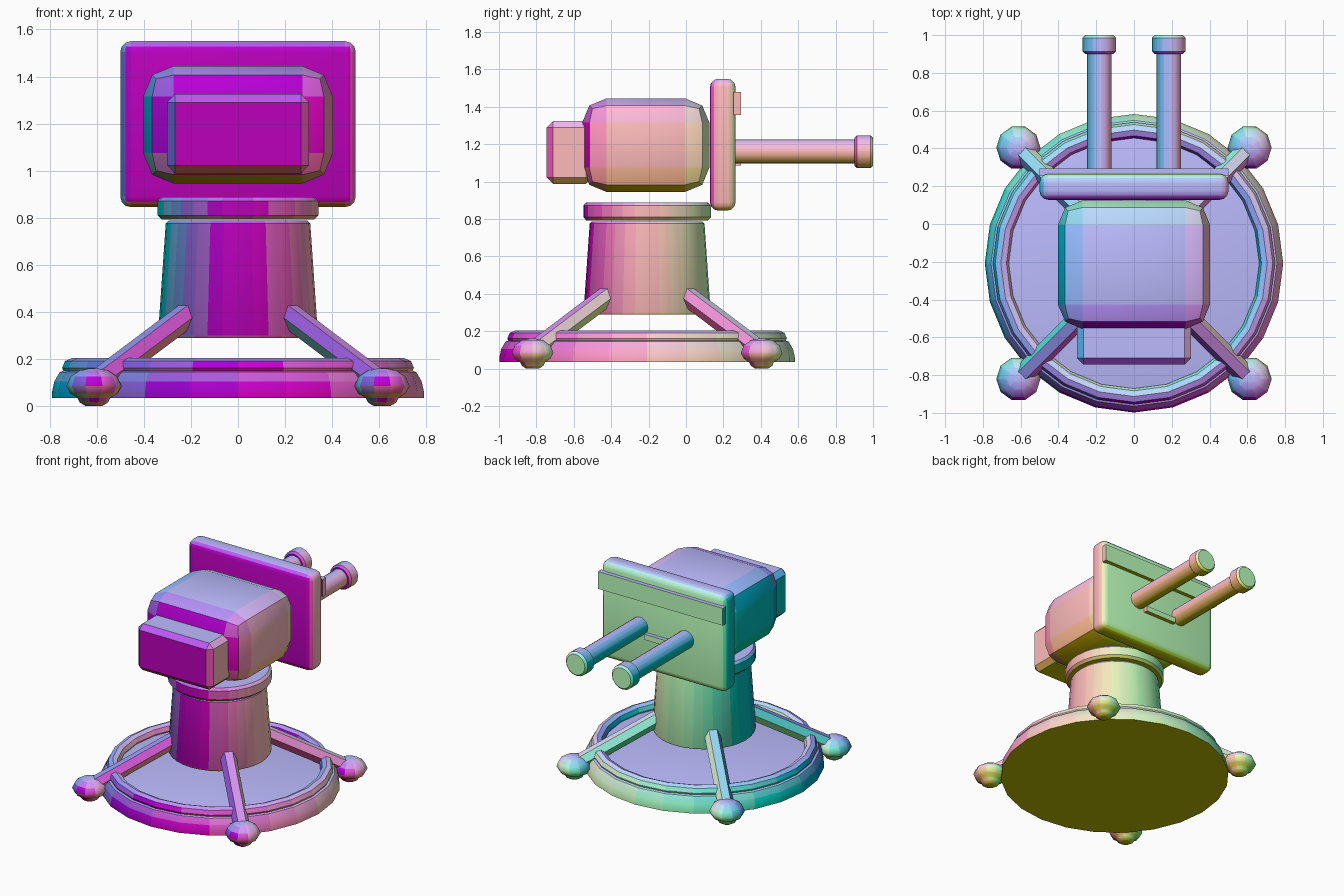
import bpy, bmesh, math
from mathutils import Vector, Matrix

if "Cube" in bpy.data.objects:
    bpy.data.objects.remove(bpy.data.objects["Cube"])

CY = -0.208          # centre line of the pedestal and base


def tint(normal):
    """Material whose colour follows the direction a face points."""
    q = [round(c * 5) / 5 + 0.0 for c in normal]
    name = "tint_%+.1f_%+.1f_%+.1f" % tuple(q)
    mat = bpy.data.materials.get(name)
    if not mat:
        mat = bpy.data.materials.new(name)
        mat.diffuse_color = [(c + 1) / 2 for c in q] + [1]
        mat.use_nodes = True
        mat.node_tree.nodes["Principled BSDF"].inputs["Base Color"].default_value = mat.diffuse_color
    return mat


def finish(bm, name, angle=35):
    bmesh.ops.recalc_face_normals(bm, faces=bm.faces)
    bm.normal_update()
    me = bpy.data.meshes.new(name)
    for f in bm.faces:
        mat = tint(f.normal)
        if mat.name not in me.materials:
            me.materials.append(mat)
        f.material_index = me.materials.find(mat.name)
    bm.to_mesh(me)
    bm.free()
    ob = bpy.data.objects.new(name, me)
    bpy.context.collection.objects.link(ob)
    bpy.ops.object.select_all(action='DESELECT')
    ob.select_set(True)
    bpy.context.view_layer.objects.active = ob
    bpy.ops.object.shade_smooth_by_angle(angle=math.radians(angle))
    return ob


def box(name, x, y, z, bevel=0, segments=1):
    """Bevelled box from (min, max) ranges."""
    bm = bmesh.new()
    bmesh.ops.create_cube(bm, size=1)
    for v in bm.verts:
        v.co = Vector([(r[0] + r[1]) / 2 + c * (r[1] - r[0]) for r, c in zip((x, y, z), v.co)])
    if bevel:
        bmesh.ops.bevel(bm, geom=bm.edges[:], offset=bevel, segments=segments,
                        profile=0.5, affect='EDGES')
    return finish(bm, name)


def lathe(name, profile, sides, matrix, closed=False, angle=35):
    """Solid turned from (radius, height) points about local z; closed makes a ring."""
    bm = bmesh.new()
    rings = [[bm.verts.new((r * math.cos(2 * math.pi * i / sides),
                            r * math.sin(2 * math.pi * i / sides), h))
              for i in range(sides)] for r, h in profile]
    for a, b in zip(rings, rings[1:] + (rings[:1] if closed else [])):
        for i in range(sides):
            j = (i + 1) % sides
            bm.faces.new((a[i], a[j], b[j], b[i]))
    if not closed:
        bm.faces.new(rings[0][::-1])
        bm.faces.new(rings[-1])
    bm.transform(matrix)
    return finish(bm, name, angle)


upright = Matrix.Translation((0, CY, 0))

# Base disc and raised rim
lathe("base_disc", [(0.79, 0.035), (0.79, 0.06), (0.78, 0.105), (0.757, 0.145), (0.735, 0.152)],
      24, upright)
section = [(0.705 + 0.042 * math.cos(math.pi * k / 4), 0.162 + 0.042 * math.sin(math.pi * k / 4))
           for k in range(8)]
lathe("base_rim", section, 24, upright, closed=True)

# Tapered pedestal and turntable collar
lathe("pedestal", [(0.335, 0.29), (0.34, 0.30), (0.307, 0.775), (0.295, 0.788)], 32, upright)
lathe("collar", [(0.325, 0.793), (0.341, 0.81), (0.341, 0.872), (0.325, 0.889)], 32, upright)

# Gun housing, rear box, shield and its front trim
box("housing", (-0.403, 0.403), (-0.555, 0.125), (0.945, 1.445), 0.13, 2)
box("rear_box", (-0.302, 0.302), (-0.745, -0.5), (0.988, 1.325), 0.035)
box("shield", (-0.5, 0.5), (0.128, 0.265), (0.845, 1.55), 0.045, 3)
box("shield_rail", (-0.5, 0.5), (0.255, 0.294), (1.355, 1.48))
box("barrel_bracket", (-0.13, 0.13), (0.25, 0.294), (1.085, 1.125))

# Twin barrels with muzzle rings
for side, sx in (("left", -1), ("right", 1)):
    forward = Matrix.Translation((sx * 0.184, 0, 1.16)) @ Matrix.Rotation(-math.pi / 2, 4, 'X')
    lathe(side + "_barrel", [(0.064, 0.2), (0.064, 0.95)], 16, forward)
    lathe(side + "_muzzle", [(0.074, 0.9), (0.088, 0.914), (0.088, 0.986), (0.074, 1.0)], 16, forward)

# Four splayed struts with flattened feet standing on small pads
foot = [(0.035, 0.0), (0.06, 0.015), (0.07, 0.035), (0.1, 0.053), (0.117, 0.085),
        (0.1, 0.125), (0.06, 0.152), (0.02, 0.16)]
for side, sx in (("left", -1), ("right", 1)):
    for end, sy in (("front", -1), ("back", 1)):
        a = Vector((sx * 0.21, CY + sy * 0.21, 0.392))
        b = Vector((sx * 0.612, CY + sy * 0.612, 0.09))
        d = b - a
        aim = Matrix.Translation(a) @ d.to_track_quat('Z', 'Y').to_matrix().to_4x4()
        lathe(f"{end}_{side}_strut", [(0.054, 0), (0.054, d.length)], 6, aim)
        lathe(f"{end}_{side}_foot", foot, 10, Matrix.Translation((b.x, b.y, 0)), angle=50)
